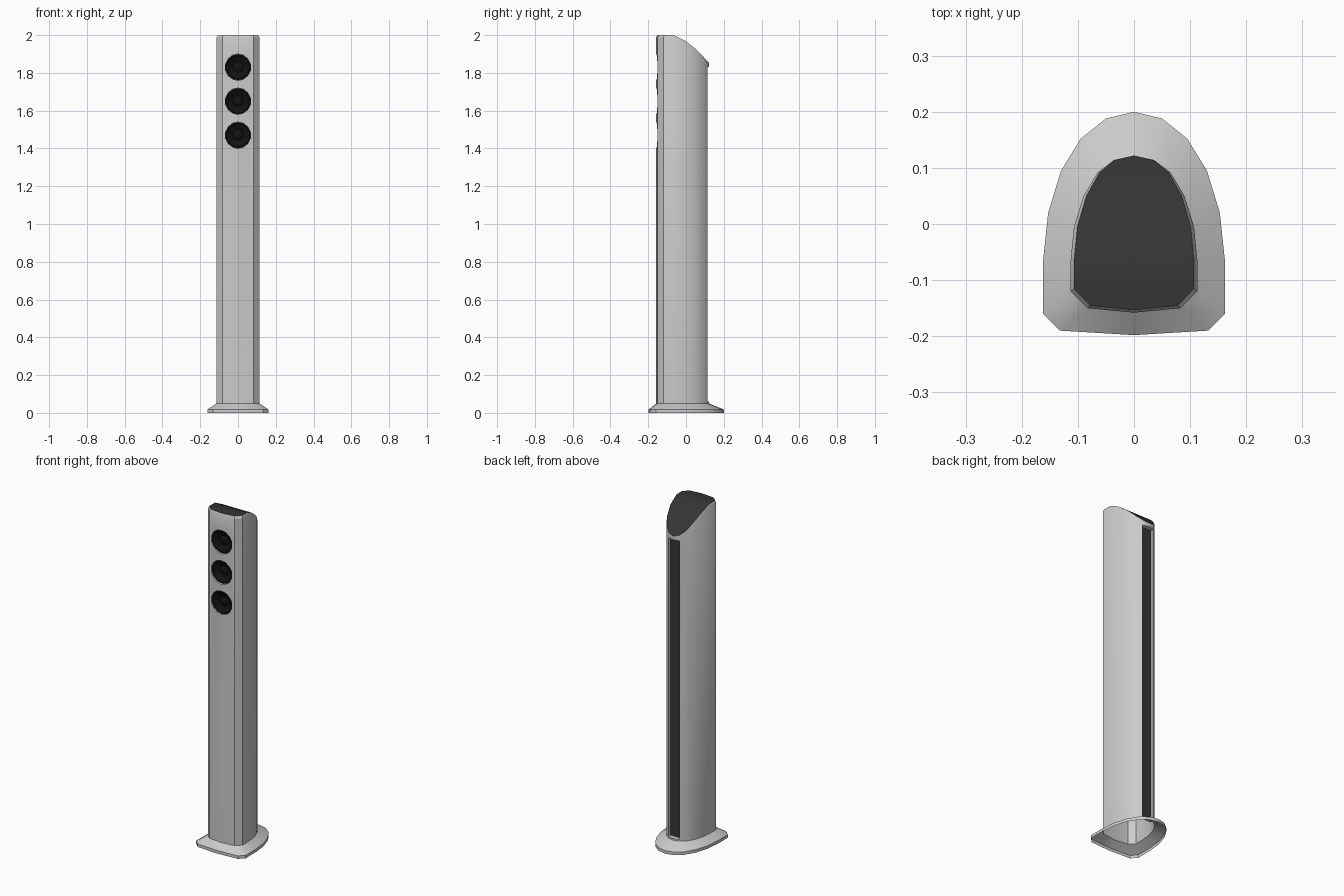
import bpy, bmesh, math
from mathutils import Matrix

if "Cube" in bpy.data.objects:
    bpy.data.objects.remove(bpy.data.objects["Cube"])

# Half outlines from the back centre round to the front centre
BODY = [(0, .122), (.036, .114), (.065, .092), (.09, .05), (.107, -.005),
        (.113, -.065), (.113, -.12), (.083, -.15), (0, -.158)]
BASE = [(0, .20), (.05, .188), (.095, .152), (.13, .095), (.153, .02),
        (.162, -.065), (.162, -.16), (.132, -.19), (0, -.198)]
N = len(BODY)


def material(name, v):
    m = bpy.data.materials.new(name)
    m.diffuse_color = (v, v, v, 1)
    m.use_nodes = True
    m.node_tree.nodes["Principled BSDF"].inputs["Base Color"].default_value = m.diffuse_color
    return m


grey = material("grey", .8)
dark = material("dark", .035)
black = material("black", .006)


def finish(name, bm, mats=(), angle=30):
    bmesh.ops.recalc_face_normals(bm, faces=bm.faces)
    me = bpy.data.meshes.new(name)
    bm.to_mesh(me)
    bm.free()
    ob = bpy.data.objects.new(name, me)
    bpy.context.collection.objects.link(ob)
    for m in mats:
        me.materials.append(m)
    smooth(ob, angle)
    return ob


def smooth(ob, angle=30):
    bpy.ops.object.select_all(action='DESELECT')
    ob.select_set(True)
    bpy.context.view_layer.objects.active = ob
    bpy.ops.object.shade_smooth_by_angle(angle=math.radians(angle))


def full(half):
    return half + [(-x, y) for x, y in half[-2:0:-1]]


def ring(bm, half, z):
    return [bm.verts.new((x, y, z(y) if callable(z) else z)) for x, y in full(half)]


def bridge(bm, a, b):
    n = len(a)
    for i in range(n):
        j = (i + 1) % n
        bm.faces.new((a[i], a[j], b[j], b[i]))


# Height of the sloped top along y
SLOPE = [(-.06, 2.0), (0, 1.968), (.05, 1.928), (.092, 1.885), (.122, 1.853)]


def top_z(y):
    if y <= SLOPE[0][0]:
        return 2.0
    for (y0, z0), (y1, z1) in zip(SLOPE, SLOPE[1:]):
        if y <= y1 + 1e-6:
            return z0 + (z1 - z0) * (y - y0) / (y1 - y0)
    return SLOPE[-1][1]


# Column body with a dark sloped cap
bm = bmesh.new()
cap_half = [(x * .945, y if y > -.1 else y + .005) for x, y in BODY]
low = ring(bm, BODY, .05)
rim = ring(bm, BODY, lambda y: top_z(y) - .012)
cap = ring(bm, cap_half, top_z)
bridge(bm, low, rim)
bridge(bm, rim, cap)
bm.faces.new(low)
M = len(cap)
for i in range(N - 1):
    vs = []
    for v in (cap[i], cap[i + 1], cap[-(i + 1) % M], cap[-i % M]):
        if v not in vs:
            vs.append(v)
    bm.faces.new(vs).material_index = 1
body = finish("column_body", bm, (grey, dark))


def cut(cutter):
    cutter.hide_render = True
    mod = body.modifiers.new("cut", 'BOOLEAN')
    mod.object = cutter
    mod.operation = 'DIFFERENCE'
    mod.solver = 'EXACT'
    bpy.context.view_layer.objects.active = body
    bpy.ops.object.modifier_apply(modifier=mod.name)
    bpy.data.objects.remove(cutter)


def box(name, x, y0, y1, z0, z1, mat):
    bm = bmesh.new()
    bmesh.ops.create_cube(bm, size=1, matrix=Matrix.Translation((0, (y0 + y1) / 2, (z0 + z1) / 2))
                          @ Matrix.Diagonal((2 * x, y1 - y0, z1 - z0, 1)))
    return finish(name, bm, (mat,))


# Recessed dark strip down the back
cut(box("slot_cutter", .037, .092, .2, .06, 1.83, grey))
box("back_strip", .0368, .090, .0945, .0602, 1.8298, dark)

# Three round drivers recessed in the front
SIDES = 14
DISH = [(.0695, -.147), (.062, -.150), (.056, -.146), (.028, -.130), (.022, -.136), (.010, -.141)]
for k, z in enumerate((1.83, 1.65, 1.47)):
    bm = bmesh.new()
    bmesh.ops.create_cone(bm, cap_ends=True, segments=SIDES, radius1=.07, radius2=.07, depth=.08,
                          matrix=Matrix.Translation((0, -.165, z)) @ Matrix.Rotation(math.pi / 2, 4, 'X'))
    cut(finish("driver_cutter", bm, (grey,)))
    bm = bmesh.new()
    prev = None
    for r, y in DISH:
        cur = [bm.verts.new((r * math.sin(2 * math.pi * i / SIDES), y,
                             z + r * math.cos(2 * math.pi * i / SIDES))) for i in range(SIDES)]
        if prev:
            bridge(bm, prev, cur)
        prev = cur
    bm.faces.new(prev)
    finish(f"driver_{k + 1}", bm, (black,))

# Open the underside of the column
bm = bmesh.new()
bm.from_mesh(body.data)
bmesh.ops.delete(bm, geom=[f for f in bm.faces if all(v.co.z < .0505 for v in f.verts)],
                 context='FACES_ONLY')
bm.to_mesh(body.data)
bm.free()
smooth(body)

# Flared foot, open below
bm = bmesh.new()
rings = [ring(bm, BASE, 0), ring(bm, BASE, .018), ring(bm, BODY, .05)]
for a, b in zip(rings, rings[1:]):
    bridge(bm, a, b)
finish("foot", bm, (grey,))
